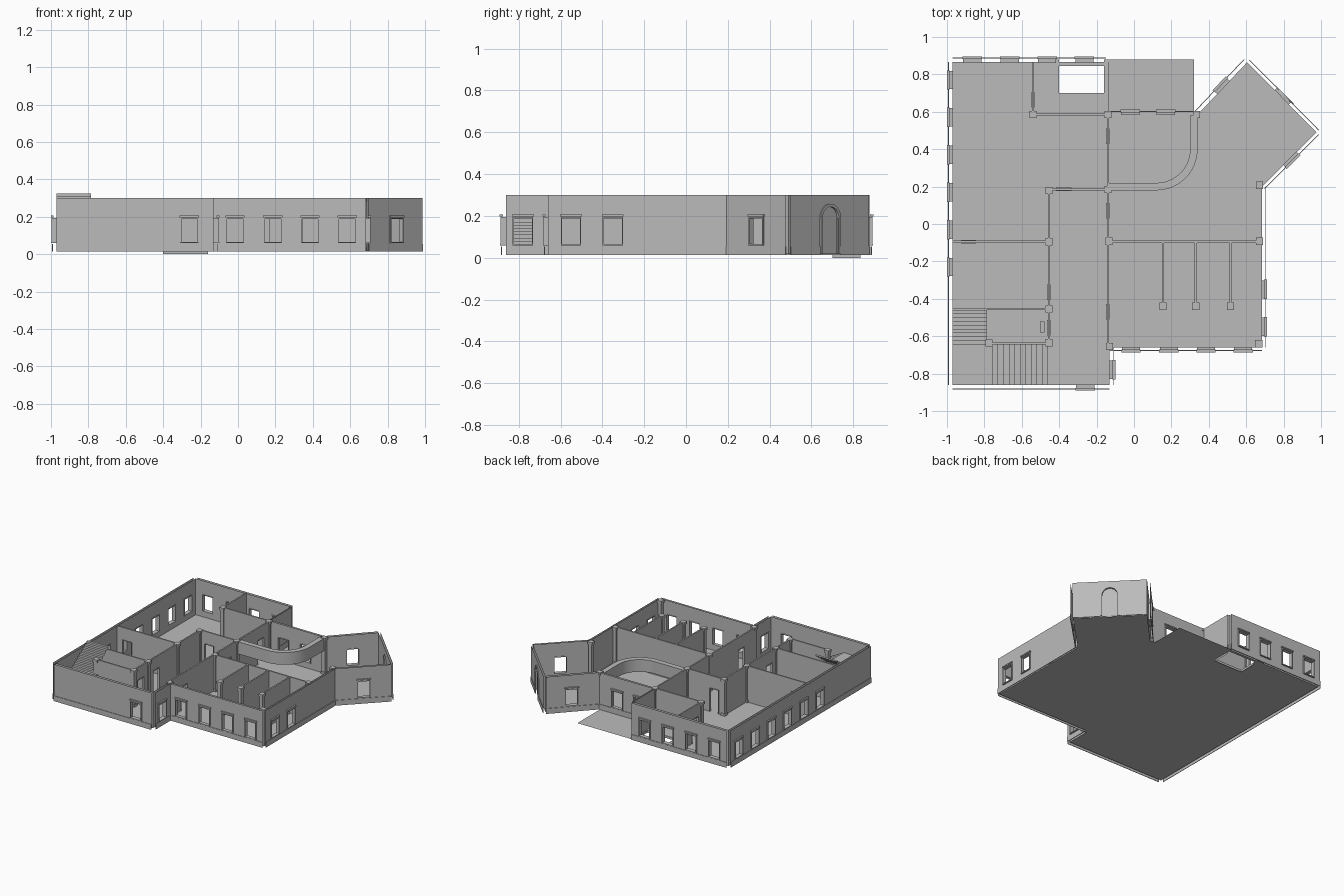
import bpy, bmesh, math
from mathutils import Vector

if "Cube" in bpy.data.objects:
    bpy.data.objects.remove(bpy.data.objects["Cube"])

grey = bpy.data.materials.new("plaster grey")
grey.diffuse_color = (0.5, 0.5, 0.5, 1)
grey.use_nodes = True
grey.node_tree.nodes["Principled BSDF"].inputs["Base Color"].default_value = grey.diffuse_color
Z0, Z1 = 0.018, 0.30      # floor level and wall top


def finish(name, bm, thick=0):
    bmesh.ops.remove_doubles(bm, verts=bm.verts, dist=1e-5)
    me = bpy.data.meshes.new(name)
    bm.to_mesh(me)
    bm.free()
    ob = bpy.data.objects.new(name, me)
    bpy.context.collection.objects.link(ob)
    me.materials.append(grey)
    if thick:
        mod = ob.modifiers.new("thickness", 'SOLIDIFY')
        mod.thickness, mod.offset = thick, 0
    return ob


class Frame:
    """Wall coordinates: u along the wall, w outwards, z up."""
    def __init__(self, p, q):
        self.p = Vector((*p, 0))
        d = Vector((*q, 0)) - self.p
        self.length = d.length
        self.d = d.normalized()
        self.n = Vector((self.d.y, -self.d.x, 0))

    def at(self, u, w, z):
        return self.p + self.d * u + self.n * w + Vector((0, 0, z))


def prism(bm, f, poly, w0, w1):
    a = [bm.verts.new(f.at(u, w0, z)) for u, z in poly]
    b = [bm.verts.new(f.at(u, w1, z)) for u, z in poly]
    bm.faces.new(a[::-1])
    bm.faces.new(b)
    for i in range(len(a)):
        j = (i + 1) % len(a)
        bm.faces.new((a[i], a[j], b[j], b[i]))


def bar(bm, f, u0, u1, z0, z1, w0, w1):
    prism(bm, f, [(u0, z0), (u1, z0), (u1, z1), (u0, z1)], w0, w1)


def panel(bm, f, w, holes, z0=Z0, z1=Z1):
    """Wall sheet with rectangular openings (u0, u1, low, high)."""
    us = sorted({0, f.length, *[h[0] for h in holes], *[h[1] for h in holes]})
    zs = sorted({z0, z1, *[h[2] for h in holes], *[h[3] for h in holes]})
    for ua, ub in zip(us, us[1:]):
        for za, zb in zip(zs, zs[1:]):
            uc, zc = (ua + ub) / 2, (za + zb) / 2
            if not any(h[0] < uc < h[1] and h[2] < zc < h[3] for h in holes):
                bm.faces.new([bm.verts.new(f.at(u, w, z)) for u, z in
                              ((ua, za), (ub, za), (ub, zb), (ua, zb))])


def sheet(name, polys, z):
    bm = bmesh.new()
    for poly in polys:
        bm.faces.new([bm.verts.new((x, y, z)) for x, y in poly])
    return finish(name, bm)


def rect(x0, x1, y0, y1):
    return [(x0, y0), (x1, y0), (x1, y1), (x0, y1)]


# Floors, with the stairwell opening left out
HX0, HX1, HY0, HY1 = -0.40, -0.16, 0.70, 0.845
sheet("floor", [
    rect(-.97, HX0, -.86, .865), rect(HX0, HX1, -.86, HY0),
    rect(HX0, HX1, HY1, .865), rect(HX1, -.13, -.86, .585),
    rect(-.13, .685, -.66, .2),
    [(-.13, .2), (.685, .2), (.975, .49), (.605, .865), (.34, .585), (-.13, .585)],
], Z0)
sheet("porch_slab", [
    rect(-.46, HX0, .18, .88), rect(HX0, HX1, .18, HY0),
    rect(HX1, .32, .18, .88)], 0.014)

# Shallow collar below the stairwell
bm = bmesh.new()
for p, q in (((HX0, HY0), (HX1, HY0)), ((HX1, HY0), (HX1, .835)),
             ((HX0, .835), (HX0, HY0))):
    panel(bm, Frame(p, q), 0, [], 0, Z0)
finish("stairwell_collar", bm)

# Outer walls: start, end, gap between inner and outer skin, window centres
outer = [
    ("south_wall", (-.97, -.86), (-.13, -.86), .02, [.71]),
    ("south_return", (-.13, -.86), (-.13, -.66), .02, [.08]),
    ("wing_south_wall", (-.13, -.66), (.685, -.66), .015, [.114, .317, .515, .713]),
    ("wing_east_wall", (.685, -.66), (.685, .2), .015, [.11, .31]),
    ("entry_southeast", (.685, .2), (.975, .49), .015, [.212]),
    ("entry_northeast", (.975, .49), (.605, .865), .015, []),
    ("entry_northwest", (.605, .865), (.34, .585), .02, [.185]),
    ("wing_north_wall", (.34, .585), (-.14, .585), .015, [.17, .36]),
    ("north_return", (-.15, .585), (-.15, .865), .01, []),
    ("north_wall", (-.15, .865), (-.97, .865), .02, [.115, .315, .515, .715]),
    ("west_wall", (-.97, .865), (-.97, -.86), .02, [.095 + .2 * i for i in range(6)]),
]
WL, WH, HALF = 0.065, 0.188, 0.043
DOOR_R, SPRING = 0.054, 0.19
for name, p, q, gap, centres in outer:
    f = Frame(p, q)
    holes = [(u - HALF, u + HALF, WL, WH) for u in centres]
    is_entry = name == "entry_northeast"
    mid = f.length / 2
    if is_entry:
        holes.append((mid - DOOR_R, mid + DOOR_R, Z0, .25))
    bm = bmesh.new()
    panel(bm, f, 0, holes)
    panel(bm, f, gap, holes)
    finish(name, bm)
    # Plinth strip with a small ledge
    bm = bmesh.new()
    if is_entry:
        bar(bm, f, 0, mid - .068, .014, .055, gap, gap + .004)
        bar(bm, f, mid + .068, f.length, .014, .055, gap, gap + .004)
    else:
        bar(bm, f, 0, f.length, .014, .055, gap, gap + .004)
    finish(name + "_plinth", bm)
    # Window surrounds: jambs, sill and lintel
    bm = bmesh.new()
    for u in centres:
        for s in (-1, 1):
            a, b = sorted((u + s * HALF, u + s * (HALF + .006)))
            bar(bm, f, a, b, WL, WH, -.003, gap + .008)
        bar(bm, f, u - .049, u + .049, WL - .006, WL, -.003, gap + .01)
        bar(bm, f, u - .049, u + .049, WH, WH + .006, -.003, gap + .008)
        bar(bm, f, u - .052, u + .052, .197, .206, gap - .004, gap + .011)
    if centres:
        finish(name + "_window_frames", bm)
    # Arched entrance with surround and recessed leaf
    if is_entry:
        def arc(r):
            return [(mid + r * math.cos(math.pi * i / 16),
                     SPRING + r * math.sin(math.pi * i / 16)) for i in range(17)]
        inner, big = arc(DOOR_R), arc(DOOR_R + .014)
        bm = bmesh.new()
        prism(bm, f, [(mid - DOOR_R, .25), (mid + DOOR_R, .25)] + inner, 0, gap)
        finish("arch_spandrel", bm)
        bm = bmesh.new()
        prism(bm, f, [(big[0][0], Z0)] + big + [(big[-1][0], Z0), (inner[-1][0], Z0)]
              + inner[::-1] + [(inner[0][0], Z0)], gap, gap + .007)
        finish("arch_surround", bm)
        bm = bmesh.new()
        prism(bm, f, [(inner[0][0], Z0)] + inner + [(inner[-1][0], Z0)], .004, .008)
        finish("entrance_door", bm)

# Inner walls: start, end, door centres
inner_walls = [
    ("hall_wall", (-.14, -.66), (-.14, .585), [.19, .73, 1.13]),
    ("hall_north_wall", (-.455, .185), (-.14, .185), [.08]),
    ("corridor_wall", (-.455, -.635), (-.455, .185), [.08, .27]),
    ("west_room_wall", (-.97, -.095), (-.455, -.095), [.085]),
    ("washroom_wall", (-.97, -.455), (-.455, -.455), []),
    ("stair_wall", (-.78, -.64), (-.455, -.64), []),
    ("wing_wall", (-.14, -.095), (.685, -.095), []),
    ("back_room_side", (-.54, .585), (-.54, .865), [.08]),
    ("back_room_front", (-.54, .585), (-.14, .585), []),
] + [("stall_wall", (x, -.44), (x, -.095), []) for x in (.155, .33, .515)]
for name, p, q, centres in inner_walls:
    f = Frame(p, q)
    bm = bmesh.new()
    panel(bm, f, 0, [(u - .036, u + .036, Z0, .20) for u in centres])
    finish(name, bm, .011)
    if centres:
        bm = bmesh.new()
        for u in centres:
            for a in (u - .041, u + .036):
                bar(bm, f, a, a + .005, Z0, .205, -.009, .009)
            bar(bm, f, u - .036, u + .036, .20, .205, -.009, .009)
        finish(name + "_door_frames", bm)

# Square posts with base and cap
posts = [(-.455, .18), (-.14, .185), (-.455, -.095), (-.455, -.455), (-.455, -.635),
         (-.775, -.637), (-.133, -.092), (.672, -.092), (.672, .207), (.155, -.44),
         (.33, -.44), (.515, -.44), (-.13, -.655), (.667, -.64), (-.54, .585),
         (-.14, .585), (.335, .585)]
bm = bmesh.new()
for x, y in posts:
    f = Frame((x, y), (x + 1, y))
    for h, lo, hi in ((.019, Z0, .035), (.014, .035, .28), (.019, .28, Z1)):
        bar(bm, f, -h, h, lo, hi, -h, h)
finish("posts", bm)

# Curved gallery band across the hall corner
def curve(r):
    pts = [(.12 + r * math.sin(a), .40 - r * math.cos(a))
           for a in [math.pi / 2 * i / 16 for i in range(17)]]
    return [(-.135, .40 - r)] + pts + [(.12 + r, .58)]

bm = bmesh.new()
a, b = curve(.18), curve(.22)
for i in range(len(a) - 1):
    ring = [[bm.verts.new((*c, z)) for c, z in
             ((a[k], .20), (b[k], .20), (b[k], .295), (a[k], .295))] for k in (i, i + 1)]
    for j in range(4):
        k = (j + 1) % 4
        bm.faces.new((ring[0][j], ring[1][j], ring[1][k], ring[0][k]))
finish("curved_gallery", bm)

# Staircase of thin treads and risers, turning at a landing
def flight(name, start, run, side, z, steps, rise):
    bm = bmesh.new()
    s, r, c = Vector((*start, z)), Vector((*run, 0)) / steps, Vector((*side, 0))
    up = Vector((0, 0, rise))
    for i in range(steps):
        o = s + (r + up) * i
        for quad in ((o, o + c, o + c + up, o + up),
                     (o + up, o + c + up, o + c + up + r, o + up + r)):
            bm.faces.new([bm.verts.new(v) for v in quad])
    finish(name, bm)

RISE = (.325 - Z0) / 20
flight("lower_stairs", (-.46, -.86), (-.325, 0), (0, .215), Z0, 11, RISE)
sheet("stair_landing", [rect(-.97, -.785, -.86, -.645)], Z0 + 11 * RISE)
flight("upper_stairs", (-.97, -.645), (0, .185), (.185, 0), Z0 + 11 * RISE, 9, RISE)

# Small washroom basin
bm = bmesh.new()
f = Frame((-.49, -.55), (.51, -.55))
bar(bm, f, -.006, .006, Z0, .09, -.01, .01)
bar(bm, f, -.012, .012, .09, .105, -.03, .03)
finish("basin", bm)
